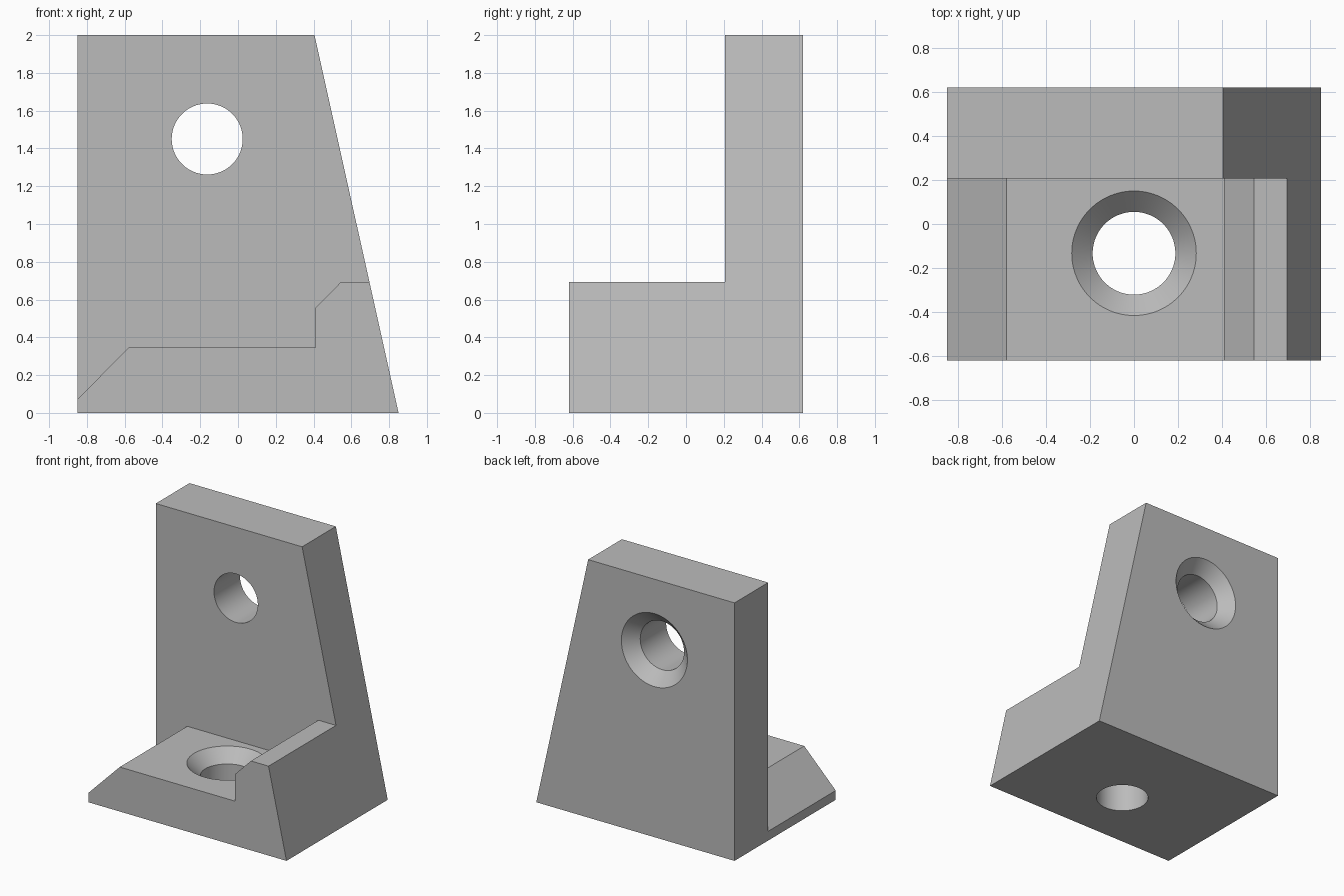
import bpy, bmesh, math
from mathutils import Matrix, Vector

cube = bpy.data.objects.get("Cube")
if cube:
    bpy.data.objects.remove(cube, do_unlink=True)

grey = bpy.data.materials.new("plain_grey")
grey.use_nodes = True
grey.diffuse_color = (0.5, 0.5, 0.5, 1)
grey.node_tree.nodes["Principled BSDF"].inputs["Base Color"].default_value = (0.5, 0.5, 0.5, 1)


def to_object(bm, name):
    bmesh.ops.recalc_face_normals(bm, faces=bm.faces)
    mesh = bpy.data.meshes.new(name)
    bm.to_mesh(mesh)
    bm.free()
    mesh.materials.append(grey)
    obj = bpy.data.objects.new(name, mesh)
    bpy.context.collection.objects.link(obj)
    return obj


def prism(name, profile, y0, y1):
    """Extrude an x-z profile along y."""
    bm = bmesh.new()
    face = bm.faces.new([bm.verts.new((x, y0, z)) for x, z in profile])
    out = bmesh.ops.extrude_face_region(bm, geom=[face])["geom"]
    bmesh.ops.translate(bm, vec=(0, y1 - y0, 0),
                        verts=[v for v in out if isinstance(v, bmesh.types.BMVert)])
    return to_object(bm, name)


def countersunk_hole(name, mouth, tilt, depth, bore=0.188, sink=0.095, over=0.02, sides=96):
    """Cutter whose cone opens at the mouth; local +z points out of the surface."""
    bm = bmesh.new()
    rings = []
    for r, h in ((bore + sink + over, over), (bore, -sink), (bore, -depth)):
        rings.append([bm.verts.new((r * math.cos(a), r * math.sin(a), h))
                      for a in (math.tau * i / sides for i in range(sides))])
    for upper, lower in zip(rings, rings[1:]):
        for i in range(sides):
            j = (i + 1) % sides
            bm.faces.new((upper[i], upper[j], lower[j], lower[i]))
    bm.faces.new(rings[0])
    bm.faces.new(rings[-1])
    bm.transform(Matrix.Translation(Vector(mouth)) @ Matrix.Rotation(tilt, 4, "X"))
    return to_object(bm, name)


# Full tapered block
bracket = prism("angle_bracket", [(-0.85, 0), (0.85, 0), (0.405, 2), (-0.85, 2)], -0.62, 0.62)

# Front recess leaves the upright plate, chamfered foot and side rib
recess = prism("foot_recess_cutter",
               [(-1, -0.08), (-0.58, 0.345), (0.41, 0.345), (0.41, 0.555),
                (0.545, 0.693), (1, 0.693), (1, 2.2), (-1, 2.2)], -0.8, 0.207)

# Screw holes: foot sunk from above, plate sunk from behind
foot_hole = countersunk_hole("foot_hole_cutter", (0, -0.133, 0.345), 0, 0.5)
plate_hole = countersunk_hole("plate_hole_cutter", (-0.163, 0.62, 1.45), -math.pi / 2, 0.6)

bpy.ops.object.select_all(action="DESELECT")
bpy.context.view_layer.objects.active = bracket
bracket.select_set(True)
for cutter in (recess, foot_hole, plate_hole):
    cutter.hide_render = True
    mod = bracket.modifiers.new(cutter.name, "BOOLEAN")
    mod.operation = "DIFFERENCE"
    mod.solver = "EXACT"
    mod.object = cutter
    bpy.ops.object.modifier_apply(modifier=mod.name)
    bpy.data.objects.remove(cutter, do_unlink=True)

bpy.ops.object.shade_smooth_by_angle(angle=math.radians(30))
